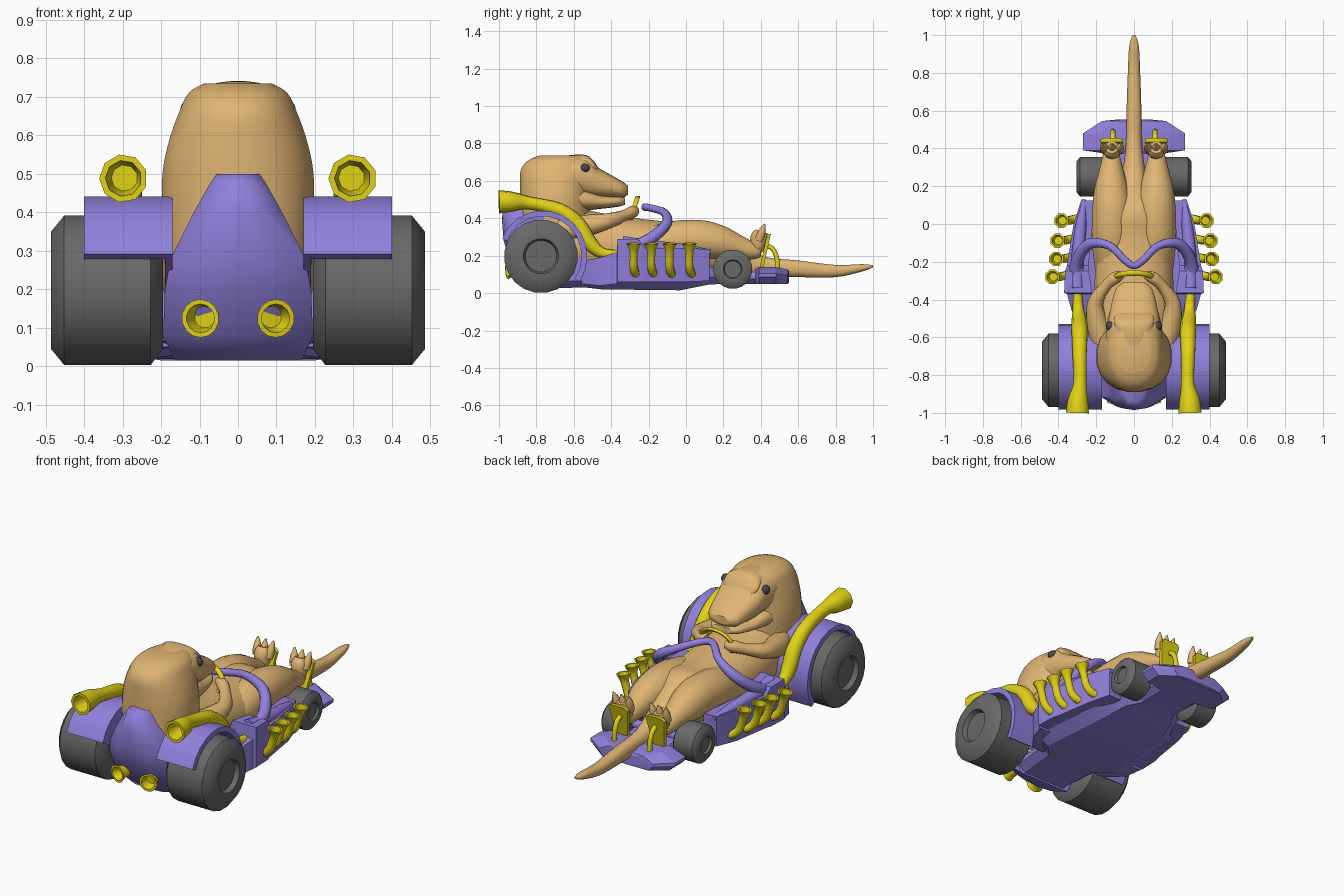
import bpy, bmesh, math
from mathutils import Vector

if "Cube" in bpy.data.objects:
    bpy.data.objects.remove(bpy.data.objects["Cube"])


def material(name, rgb):
    m = bpy.data.materials.new(name)
    m.diffuse_color = (*rgb, 1)
    m.use_nodes = True
    m.node_tree.nodes["Principled BSDF"].inputs["Base Color"].default_value = m.diffuse_color
    return m


TAN = material("tan_skin", (0.74, 0.46, 0.17))
PURPLE = material("purple_paint", (0.28, 0.215, 0.71))
YELLOW = material("yellow_metal", (0.76, 0.65, 0.008))
GREY = material("grey_rubber", (0.14, 0.14, 0.14))
DARK = material("dark_eye", (0.06, 0.065, 0.08))


def loft(name, rings, mat, angle=50, closed=False):
    """Skin a list of equal-length point rings; cap the ends unless closed."""
    bm = bmesh.new()
    vs = [[bm.verts.new(p) for p in r] for r in rings]
    pairs = list(zip(vs, vs[1:])) + ([(vs[-1], vs[0])] if closed else [])
    n = len(rings[0])
    for a, b in pairs:
        for i in range(n):
            j = (i + 1) % n
            bm.faces.new((a[i], a[j], b[j], b[i]))
    if not closed:
        bm.faces.new(vs[0])
        bm.faces.new(vs[-1])
    bmesh.ops.recalc_face_normals(bm, faces=bm.faces)
    for f in bm.faces:
        f.smooth = True
    me = bpy.data.meshes.new(name)
    bm.to_mesh(me)
    bm.free()
    me.set_sharp_from_angle(angle=math.radians(angle))
    me.materials.append(mat)
    ob = bpy.data.objects.new(name, me)
    bpy.context.collection.objects.link(ob)
    return ob


def curve(pts, k=4):
    """Catmull-Rom interpolation of tuples of any length."""
    out = []
    for i in range(len(pts) - 1):
        p = [pts[max(0, min(len(pts) - 1, i + d))] for d in (-1, 0, 1, 2)]
        for s in range(k):
            t = s / k
            out.append(tuple(0.5 * (2 * b + (c - a) * t + (2 * a - 5 * b + 4 * c - d) * t * t
                                    + (3 * b - a - 3 * c + d) * t ** 3) for a, b, c, d in zip(*p)))
    return out + [pts[-1]]


def oval(n, power=1.0):
    """Unit oval; power under 1 makes it boxier."""
    for i in range(n):
        a = 2 * math.pi * (i + 0.5) / n
        c, s = math.cos(a), math.sin(a)
        yield math.copysign(abs(c) ** power, c), math.copysign(abs(s) ** power, s)


def along_y(name, pts, mat, n=20, power=0.9, k=4):
    """Body with (y, z, half width, half height) stations."""
    return loft(name, [[(c * w, y, z + s * h) for c, s in oval(n, power)]
                       for y, z, w, h in curve(pts, k)], mat)


def tube(name, pts, mat, side=1, n=10, k=4, ref=(1, 0, 0), hollow=0.0):
    """Tube along (x, y, z, radius) points, optionally with an open mouth."""
    pts = [(x * side, y, z, r) for x, y, z, r in curve(pts, k)]
    rings = []
    for i, p in enumerate(pts):
        c = Vector(p[:3])
        t = (Vector(pts[min(i + 1, len(pts) - 1)][:3]) - Vector(pts[max(i - 1, 0)][:3])).normalized()
        u = (Vector(ref) - t * t.dot(Vector(ref))).normalized()
        v = t.cross(u)
        ring = [(u * a + v * b) * p[3] for a, b in oval(n)]
        rings.append([c + q for q in ring])
    if hollow:
        rings.append([c + q * 0.75 for q in ring])
        rings.append([c - t * hollow + q * 0.55 for q in ring])
    return loft(name, rings, mat)


def boxes(name, secs, mat, side=1):
    """Hard-edged loft through (y, x0, x1, z0, z1) sections."""
    return loft(name, [[(side * a, y, b0), (side * b, y, b0), (side * b, y, b1), (side * a, y, b1)]
                       for y, a, b, b0, b1 in secs], mat, 25)


def hull(name, secs, bottom, top, mat):
    """Symmetric plate with chamfered flanks: (y, half width, z0, z1) sections."""
    return loft(name, [[(s * w * f, y, z0 + (z1 - z0) * h) for s, f, h in
                        ((1, bottom, 0), (1, 1, .4), (1, 1, .6), (1, top, 1),
                         (-1, top, 1), (-1, 1, .6), (-1, 1, .4), (-1, bottom, 0))]
                       for y, w, z0, z1 in secs], mat, 25)


def wheel(name, side, y, z, r, x0, x1):
    w = x1 - x0
    prof = [(x0, 0.45 * r), (x0, 0.78 * r), (x0 + 0.11 * w, r), (x1 - 0.12 * w, r), (x1, 0.78 * r),
            (x1, 0.48 * r), (x1 - 0.09 * w, 0.43 * r), (x1 - 0.09 * w, 0.02)]
    loft(name, [[(side * x, y + c * q, z + s * q) for c, s in oval(20)] for x, q in prof], GREY)


# creature: torso with tail, neck and skull, jaws, brow
along_y("torso_and_tail", [(-.86, .28, .12, .14), (-.72, .28, .19, .2), (-.4, .25, .21, .17),
                           (-.1, .235, .2, .15), (.06, .24, .15, .15), (.2, .21, .08, .1),
                           (.4, .145, .045, .056), (.6, .13, .04, .045), (.8, .118, .033, .033),
                           (.94, .135, .026, .02), (1, .143, .008, .006)], TAN)
neck = curve([(.1, -.7, .18, .18), (.3, -.7, .195, .19), (.48, -.7, .2, .19), (.58, -.7, .183, .19),
              (.66, -.69, .155, .195), (.71, -.68, .13, .165), (.735, -.665, .09, .12)])
loft("neck_and_skull", [[(c * w, y + s * d, z) for c, s in oval(20, .9)] for z, y, w, d in neck], TAN)
along_y("upper_jaw", [(-.76, .62, .14, .11), (-.62, .625, .15, .11), (-.53, .62, .14, .11),
                      (-.47, .59, .13, .083), (-.4, .57, .115, .062), (-.34, .553, .095, .044),
                      (-.31, .55, .06, .024)], TAN, power=.8)
along_y("lower_jaw", [(-.72, .51, .17, .08), (-.55, .5, .15, .06), (-.45, .488, .125, .037),
                      (-.36, .49, .095, .028), (-.325, .492, .06, .019)], TAN, power=.8)
along_y("brow", [(-.68, .69, .07, .04), (-.6, .695, .085, .045), (-.53, .695, .105, .042),
                 (-.49, .672, .105, .03), (-.465, .65, .07, .012)], TAN, power=.8)

# kart shell: floor pan, nose plate, rear cowl, roll hoop
hull("floor_pan", [(-.8, .17, .025, .12), (-.54, .2, .03, .12), (-.45, .31, .02, .12),
                   (-.03, .27, .015, .13), (.12, .21, .045, .14), (.2, .145, .05, .13),
                   (.4, .15, .05, .11)], .75, .9, PURPLE)
hull("nose_plate", [(.37, .13, .05, .13), (.39, .27, .05, .14), (.48, .27, .05, .14),
                    (.545, .17, .05, .125), (.552, .1, .055, .115)], .85, .65, PURPLE)
cowl = []
for z, w, y in [(.015, .165, -.82), (.08, .195, -.885), (.2, .19, -.95), (.28, .175, -.975),
                (.4, .115, -.985), (.48, .07, -.97), (.5, .055, -.945)]:
    cowl.append([(w, -.76, z), (w, y + .06, z), (w * .55, y + .01, z), (0, y, z),
                 (-w * .55, y + .01, z), (-w, y + .06, z), (-w, -.76, z)])
loft("rear_cowl", cowl, PURPLE, 45)
hoop = [(.31, -.3, .24, .034), (.3, -.19, .29, .033), (.235, -.105, .37, .029),
        (.13, -.115, .43, .022), (.05, -.19, .455, .02)]
tube("roll_hoop", hoop + [(0, -.22, .46, .02)] + [(-x, y, z, r) for x, y, z, r in hoop[::-1]],
     PURPLE, ref=(0, .3, 1))
tube("front_axle", [(-.2, .25, .13, .025), (.2, .25, .13, .025)], PURPLE, ref=(0, 0, 1), k=1)

# steering wheel held under the chin
ring = []
for i in range(20):
    a = 2 * math.pi * i / 20
    out = Vector((math.cos(a), .25 * math.sin(a), .75 * math.sin(a)))
    ring.append([Vector((0, -.285, .435)) + out * (.1 + .014 * c) + Vector((0, .014 * s, 0))
                 for c, s in oval(8)])
loft("steering_wheel", ring, YELLOW, closed=True)

for side, tag in ((1, "right"), (-1, "left")):
    wheel("rear_wheel_" + tag, side, -.775, .197, .197, .195, .487)
    wheel("front_wheel_" + tag, side, .25, .128, .105, .15, .305)

    # rear fender arch with an inner wall
    arch, wall = [], []
    for i in range(13):
        a = math.radians(155 - 188 * i / 12)
        c, s = math.cos(a), math.sin(a)
        rad = .224 + .028 * math.sin(math.pi * min(1, i / 8) / 2)
        arch.append([(side * x, -.78 + c * q, .197 + s * q)
                     for x, q in ((.17, rad), (.4, rad), (.4, rad - .03), (.17, rad - .03))])
        wall.append((side, -.78 + c * rad, .197 + s * rad))
    loft("fender_" + tag, arch, PURPLE, 40)
    loft("fender_wall_" + tag, [[(x * s, y, z) for s, y, z in wall] for x in (.17, .19)], PURPLE, 40)

    # side pod with raised rear corner
    boxes("side_pod_" + tag, [(-.56, .17, .25, .05, .17), (-.46, .18, .33, .04, .19),
                              (-.37, .2, .355, .05, .22), (-.365, .22, .37, .06, .29),
                              (-.25, .24, .365, .06, .285), (-.22, .24, .355, .06, .24),
                              (0, .22, .32, .06, .24), (.125, .2, .28, .065, .235)], PURPLE, side)
    tube("pod_rail_" + tag, [(.3, -.34, .27, .035), (.3, -.2, .25, .035), (.28, 0, .23, .03),
                             (.265, .13, .22, .012)], PURPLE, side)

    # large swept exhaust
    tube("main_exhaust_" + tag, [(.3, -.34, .205, .024), (.295, -.45, .215, .03), (.29, -.52, .275, .042),
                                 (.287, -.58, .37, .043), (.287, -.68, .445, .039),
                                 (.285, -.84, .482, .036), (.295, -.93, .488, .055),
                                 (.298, -1, .488, .063)], YELLOW, side, n=9, hollow=.09)
    # row of upright pipes
    for i, (y, x) in enumerate([(-.28, .432), (-.185, .412), (-.088, .405), (.018, .384)]):
        tube(f"side_pipe_{tag}_{i + 1}", [(x - .13, y + .025, .1, .02), (x - .075, y + .01, .105, .023),
                                          (x - .035, y, .14, .023), (x - .015, y, .2, .022),
                                          (x - .005, y, .235, .027), (x, y, .265, .041)],
             YELLOW, side, n=8, k=3, ref=(0, 1, 0), hollow=.04)
    # tail pipe through the cowl
    tube("tail_pipe_" + tag, [(.075, -.84, .13, .034), (.09, -.92, .126, .036),
                              (.098, -.955, .124, .05)], YELLOW, side, n=14, hollow=.05)

    # leg, foot and claws
    tube("leg_" + tag, [(.11, -.22, .24, .1), (.115, -.08, .275, .11), (.115, .07, .285, .108),
                        (.12, .18, .272, .092), (.12, .28, .245, .066), (.12, .36, .225, .046),
                        (.117, .39, .23, .035)], TAN, side, n=16)
    tube("foot_" + tag, [(.117, .36, .215, .03), (.117, .38, .25, .042), (.117, .395, .3, .048),
                         (.117, .405, .33, .034)], TAN, side)
    for i, d in enumerate((-.036, 0, .036)):
        tube(f"claw_{tag}_{i + 1}", [(.117 + d, .39, .28, .024), (.117 + d * 1.2, .405, .325, .022),
                                     (.117 + d * 1.4, .42, .37, .004)], TAN, side, n=8, k=3)
    # pedal and its bracket
    loft("pedal_" + tag, [[(side * (.117 - w), y, z), (side * (.117 + w), y, z),
                           (side * (.117 + w), y + .02, z), (side * (.117 - w), y + .02, z)]
                          for w, y, z in ((.035, .395, .14), (.06, .43, .3), (.045, .435, .315))], YELLOW)
    tube("pedal_bracket_" + tag, [(.112, .42, .255, .014), (.112, .46, .24, .014),
                                  (.112, .485, .19, .014), (.112, .49, .12, .014)], YELLOW, side, n=8)

    # arm with hand on the wheel
    tube("arm_" + tag, [(.15, -.66, .34, .07), (.19, -.54, .36, .06), (.205, -.42, .385, .043),
                        (.15, -.33, .415, .03), (.1, -.285, .435, .033), (.06, -.27, .44, .02)],
         TAN, side, n=12, ref=(0, 0, 1))
    # eye
    a = [math.pi * i / 8 for i in range(9)]
    loft("eye_" + tag, [[(side * (.124 + .026 * math.cos(t)), -.54 + c * q, .668 + s * q)
                         for c, s in oval(12)] for t in a for q in [max(.001, .026 * math.sin(t))]], DARK, 60)
